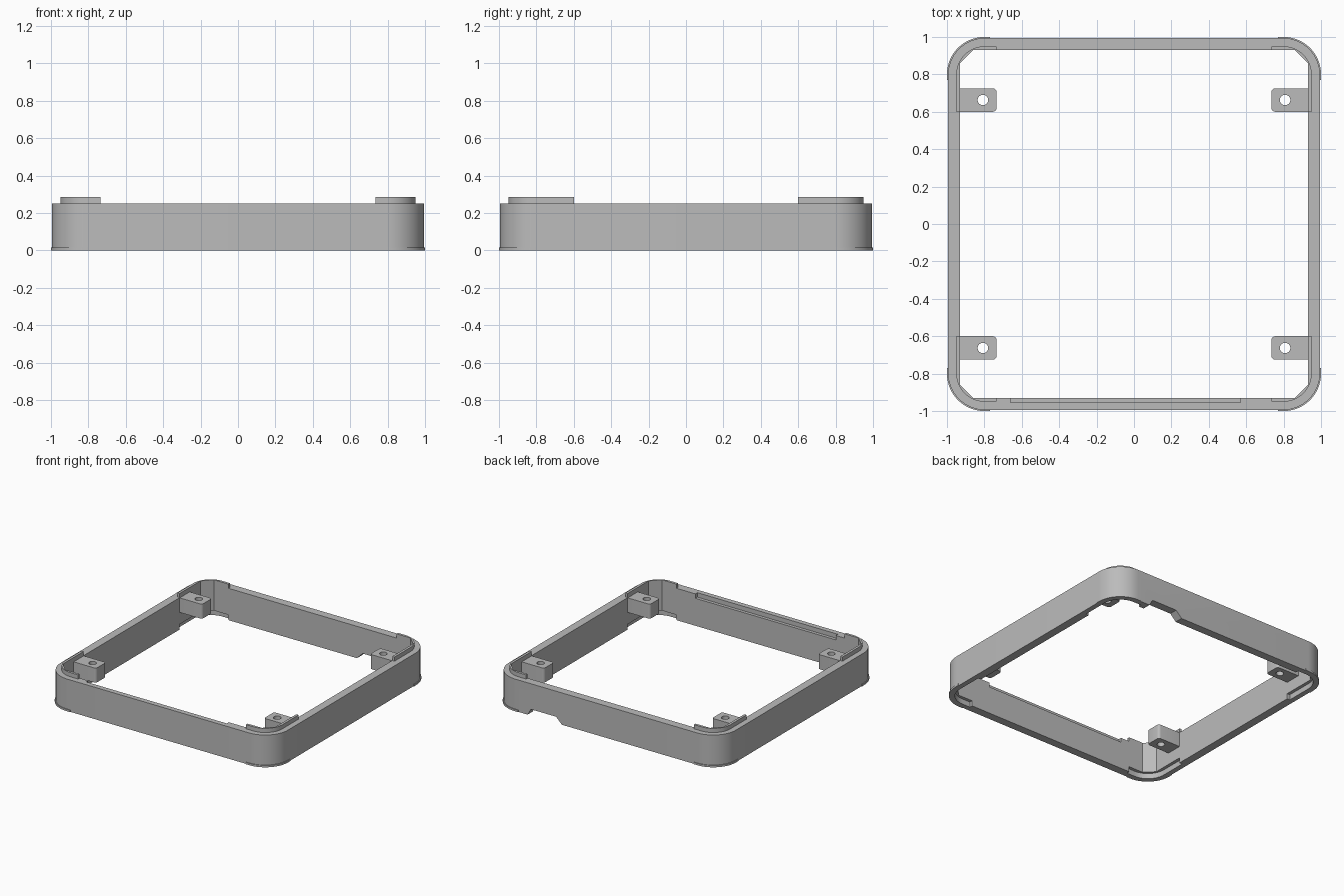
import bpy, bmesh
from math import sin, cos, pi, radians
from mathutils import Matrix

if "Cube" in bpy.data.objects:
    bpy.data.objects.remove(bpy.data.objects["Cube"])

grey = bpy.data.materials.new("grey plastic")
grey.use_nodes = True
GREY = (0.5, 0.5, 0.5, 1)
grey.diffuse_color = GREY
grey.node_tree.nodes["Principled BSDF"].inputs["Base Color"].default_value = GREY

CORNERS = {"back_left": (1, 1), "back_right": (-1, 1),
           "front_left": (1, -1), "front_right": (-1, -1)}
INNER = 0.93        # inner wall face
CHAMFER = 0.86      # start of the chamfer in the inner corners
TOP = 0.252         # rim height
LIP_X, LIP_Y = 0.735, 0.6


def arc(cx, cy, r, start, end, n=14):
    """Points on an arc, angles in degrees."""
    angles = [radians(start + (end - start) * i / n) for i in range(n + 1)]
    return [(cx + r * cos(a), cy + r * sin(a)) for a in angles]


def corner_arc(edge, r):
    """Quarter round from the y side to the x side of a corner."""
    return arc(edge - r, edge - r, r, 90, 0)


def four_way(quarter):
    """Closed outline from the outline of one quarter."""
    back = quarter[::-1]
    return (quarter + [(x, -y) for x, y in back]
            + [(-x, -y) for x, y in quarter] + [(-x, y) for x, y in back])


def prism(name, pts, z0, z1, mirror=(1, 1), matrix=None):
    """Extrude an outline, optionally mirrored to another corner."""
    bm = bmesh.new()
    base = bm.faces.new([bm.verts.new((x * mirror[0], y * mirror[1], z0)) for x, y in pts])
    geo = bmesh.ops.extrude_face_region(bm, geom=[base])["geom"]
    top = [v for v in geo if isinstance(v, bmesh.types.BMVert)]
    bmesh.ops.translate(bm, verts=top, vec=(0, 0, z1 - z0))
    if matrix:
        bm.transform(matrix)
    bmesh.ops.recalc_face_normals(bm, faces=bm.faces)
    mesh = bpy.data.meshes.new(name)
    bm.to_mesh(mesh)
    bm.free()
    mesh.materials.append(grey)
    obj = bpy.data.objects.new(name, mesh)
    bpy.context.collection.objects.link(obj)
    return obj


def activate(obj):
    bpy.ops.object.select_all(action="DESELECT")
    obj.select_set(True)
    bpy.context.view_layer.objects.active = obj


def cut(obj, cutter):
    """Subtract the cutter and discard it."""
    activate(obj)
    mod = obj.modifiers.new("cut", "BOOLEAN")
    mod.operation = "DIFFERENCE"
    mod.solver = "EXACT"
    mod.object = cutter
    bpy.ops.object.modifier_apply(modifier=mod.name)
    bpy.data.objects.remove(cutter)


def rect(x0, x1, y0, y1):
    return [(x0, y0), (x1, y0), (x1, y1), (x0, y1)]


parts = []

# Frame wall: rounded outside, chamfered opening inside
frame = prism("frame_wall", four_way(corner_arc(0.995, 0.2)), 0, TOP)
cut(frame, prism("opening", four_way([(CHAMFER, INNER), (INNER, CHAMFER)]), -0.1, 0.4))
parts.append(frame)

# Rebates under the corners that take the lips of another frame
for corner in CORNERS.values():
    pts = ([(LIP_X, 0.955)] + corner_arc(0.955, 0.15)
           + [(0.955, LIP_Y), (0.84, LIP_Y), (0.84, 0.84), (LIP_X, 0.84)])
    cut(frame, prism("rebate", pts, -0.05, 0.042, corner))

# Shallow step along the inner top edge of the front wall
cut(frame, prism("front_step", rect(-0.66, 0.57, -0.955, -0.9), TOP - 0.035, 0.4))

# Tapered cable notch in the bottom of the back wall
notch = [(0.39, -0.01), (0.39, 0), (0.44, 0.05), (0.66, 0.05), (0.69, 0), (0.69, -0.01)]
cut(frame, prism("notch", notch, -1.1, -0.85, matrix=Matrix.Rotation(pi / 2, 4, "X")))

for name, corner in CORNERS.items():
    # Raised locating lip
    pts = ([(LIP_X, INNER), (LIP_X, 0.95)] + corner_arc(0.95, 0.15)
           + [(0.95, LIP_Y), (INNER, LIP_Y), (INNER, CHAMFER), (CHAMFER, INNER)])
    parts.append(prism(name + "_lip", pts, TOP, 0.285, corner))

    # Thin flare at the foot of the corner
    pts = ([(0.77, 0.99), (0.77, 1)] + corner_arc(1, 0.2)
           + [(1, 0.77), (0.99, 0.77)] + corner_arc(0.99, 0.19)[::-1])
    parts.append(prism(name + "_foot", pts, 0, 0.015, corner))

    # Screw post with a through hole
    r = 0.02
    pts = ([(0.935, 0.6), (0.935, 0.725)]
           + arc(LIP_X + r, 0.725 - r, r, 90, 180, 4)
           + arc(LIP_X + r, 0.6 + r, r, 180, 270, 4))
    post = prism(name + "_screw_post", pts, 0.135, 0.25, corner)
    cut(post, prism("hole", arc(0.808, 0.663, 0.028, 0, 345, 23), 0, 0.4, corner))
    parts.append(post)

for obj in parts:
    activate(obj)
    bpy.ops.object.shade_smooth_by_angle(angle=radians(30))
